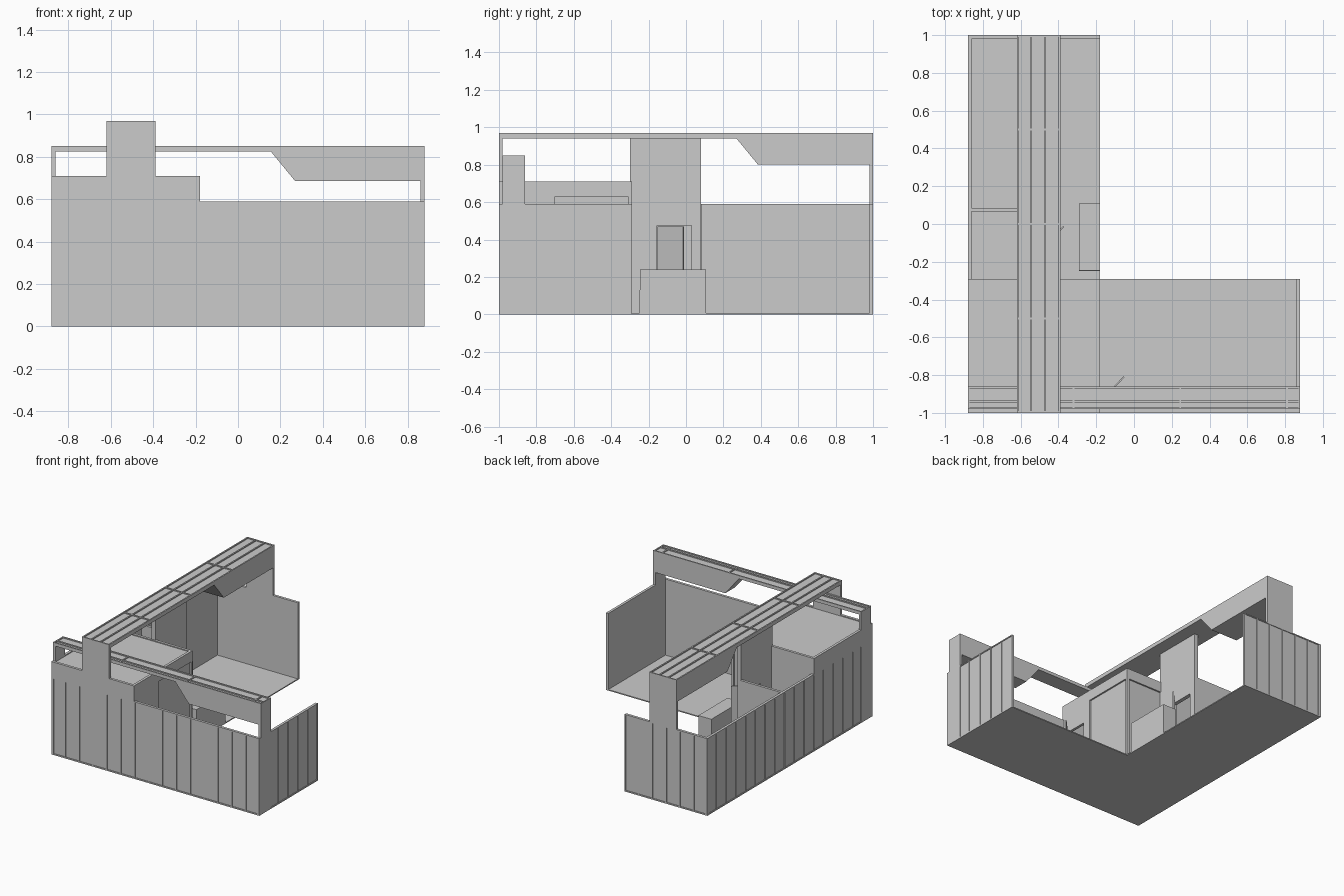
import bpy, bmesh, math

if "Cube" in bpy.data.objects:
    bpy.data.objects.remove(bpy.data.objects["Cube"])

H = 0.59      # outer wall height
T = 0.02      # wall thickness
ROOM = 0.71   # store room height


def add_boxes(bm, boxes):
    for x0, x1, y0, y1, z0, z1 in boxes:
        r = bmesh.ops.create_cube(bm, size=1)
        for v in r["verts"]:
            v.co.x = x0 + (v.co.x + 0.5) * (x1 - x0)
            v.co.y = y0 + (v.co.y + 0.5) * (y1 - y0)
            v.co.z = z0 + (v.co.z + 0.5) * (z1 - z0)


def finish(name, bm):
    bmesh.ops.recalc_face_normals(bm, faces=bm.faces[:])
    me = bpy.data.meshes.new(name)
    bm.to_mesh(me)
    bm.free()
    ob = bpy.data.objects.new(name, me)
    bpy.context.collection.objects.link(ob)
    return ob


def boxes(name, *items):
    bm = bmesh.new()
    add_boxes(bm, items)
    return finish(name, bm)


def prism(name, pts, direction):
    """Extrude a planar outline along a vector."""
    bm = bmesh.new()
    f = bm.faces.new([bm.verts.new(p) for p in pts])
    r = bmesh.ops.extrude_face_region(bm, geom=[f])
    vs = [g for g in r["geom"] if isinstance(g, bmesh.types.BMVert)]
    bmesh.ops.translate(bm, verts=vs, vec=direction)
    return finish(name, bm)


def panel_wall(name, axis, a0, a1, outer, sign, n):
    """Wall along an axis; outer face carries slim battens and rails."""
    rib, w = 0.005, 0.004

    def strip(p0, p1, d0, d1, z0, z1):
        q0, q1 = sorted((outer - sign * d0, outer - sign * d1))
        return (p0, p1, q0, q1, z0, z1) if axis == "x" else (q0, q1, p0, p1, z0, z1)

    items = [strip(a0, a1, rib, T, 0, H),
             strip(a0, a1, 0, rib, 0, 0.01), strip(a0, a1, 0, rib, H - 0.008, H)]
    for i in range(n + 1):
        c = min(max(a0 + (a1 - a0) * i / n, a0 + w), a1 - w)
        items.append(strip(c - w, c + w, 0, rib, 0.01, H - 0.008))
    boxes(name, *items)


# L-shaped floor
prism("floor", [(-0.88, -1, 0), (0.88, -1, 0), (0.88, -0.29, 0), (-0.18, -0.29, 0),
                (-0.18, 1, 0), (-0.88, 1, 0)], (0, 0, 0.008))

# outer panelled walls
panel_wall("front_wall", "x", -0.88, 0.88, -1, -1, 15)
panel_wall("back_wall", "x", -0.88, -0.18, 1, 1, 6)
panel_wall("left_wall", "y", -1, 1, -0.88, -1, 17)
panel_wall("right_wall", "y", -1, -0.29, 0.88, 1, 6)

# store room: upper fascia on the outer walls and recessed ceiling
boxes("room_fascia", (-0.86, -0.18, -1, -1 + T, H, ROOM),
      (-0.88, -0.86, -1, -0.29, H, ROOM))
boxes("room_ceiling", (-0.86, -0.20, -0.98, -0.31, 0.69, 0.703))

# store room side wall with doorway and shallow display recess
x0, x1, xr = -0.20, -0.18, -0.192
boxes("room_side_wall", (x0, x1, -0.98, -0.95, 0, ROOM),
      (x0, x1, -0.95, -0.77, 0.475, ROOM), (x0, x1, -0.77, -0.70, 0, ROOM),
      (x0, x1, -0.70, -0.31, 0.63, ROOM), (x0, xr, -0.70, -0.31, 0, 0.63),
      (x0, x1, -0.31, -0.29, 0, ROOM))
boxes("room_rear_wall", (-0.86, -0.50, -0.31, -0.29, 0, ROOM),
      (-0.50, -0.20, -0.31, -0.29, 0.63, ROOM),
      (-0.50, -0.20, -0.31, -0.302, 0, 0.63))

# tall wall under the long beam, with doorway
tx0, tx1 = -0.52, -0.49
boxes("tall_wall", (tx0, tx1, -0.30, -0.155, 0, 0.94), (tx0, tx1, 0.03, 0.08, 0, 0.94),
      (tx0, tx1, -0.155, 0.03, 0.475, 0.94))
boxes("partition", (-0.86, tx0, 0.065, 0.085, 0, H))

# open door leaves
for name, hx, hy in (("side_door", -0.50, -0.15), ("room_door", -0.18, -0.945)):
    d = boxes(name, (0, 0.187, -0.004, 0.004, 0.01, 0.47))
    d.location = (hx, hy, 0)
    d.rotation_euler.z = math.radians(47)

# reception counter
prism("counter", [(-0.29, -0.25, 0), (-0.29, 0.108, 0), (-0.29, 0.108, 0.24),
                  (-0.29, -0.245, 0.24)], (0.11, 0, 0))

# long overhead beam: end posts, slab, lengthwise ribs, cross ribs
bx0, bx1 = -0.62, -0.39
boxes("long_beam_posts", (bx0, bx1, -1, -0.98, H, 0.94), (bx0, bx1, 0.98, 1, H, 0.94))
ribs = [(bx0, bx1, -1, 1, 0.94, 0.962)]
for cx in (-0.615, -0.545, -0.47, -0.395):
    ribs.append((cx - 0.005, cx + 0.005, -1, 1, 0.962, 0.97))
for cy in (-0.995, -0.5, 0, 0.5, 0.995):
    ribs.append((bx0, bx1, cy - 0.005, cy + 0.005, 0.962, 0.969))
boxes("long_beam", *ribs)
prism("long_beam_sign", [(bx0, 0.27, 0.94), (bx0, 0.385, 0.80), (bx0, 0.98, 0.80),
                         (bx0, 0.98, 0.94)], (bx1 - bx0, 0, 0))

# front overhead beam
fy0, fy1 = -0.98, -0.86
boxes("front_beam_posts", (-0.88, -0.86, fy0, fy1, 0, 0.825), (0.86, 0.88, fy0, fy1, 0, 0.825))
ribs = [(-0.88, 0.88, fy0, fy1, 0.825, 0.842)]
for cy in (-0.975, -0.94, -0.865):
    ribs.append((-0.88, 0.88, cy - 0.005, cy + 0.005, 0.842, 0.85))
for cx in (-0.875, -0.32, 0.245, 0.81, 0.875):
    ribs.append((cx - 0.005, cx + 0.005, fy0, fy1, 0.842, 0.849))
boxes("front_beam", *ribs)
prism("front_beam_sign", [(0.155, fy0, 0.825), (0.27, fy0, 0.685), (0.86, fy0, 0.685),
                          (0.86, fy0, 0.825)], (0, fy1 - fy0, 0))
